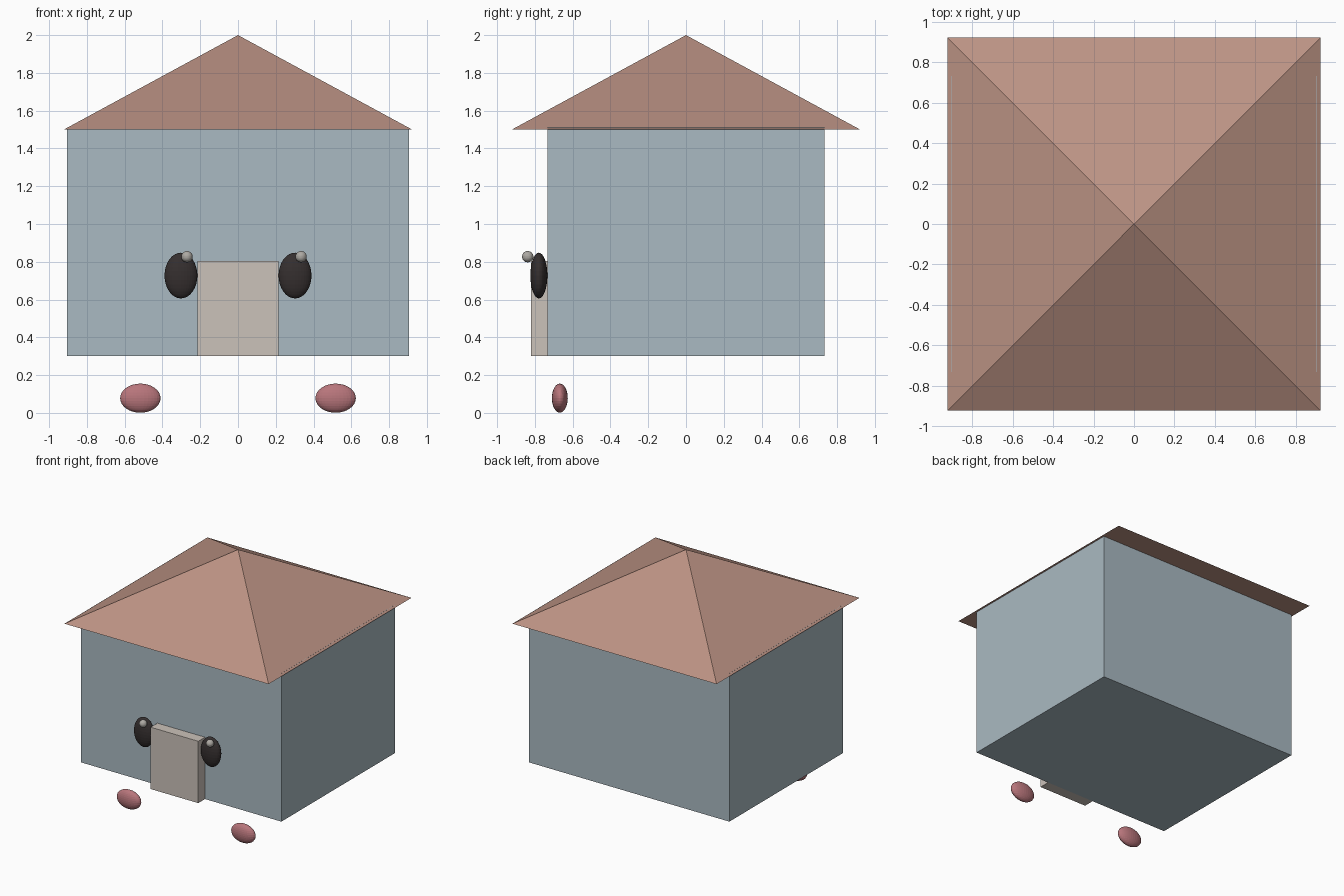
import bpy
from math import radians

if "Cube" in bpy.data.objects:
    bpy.data.objects.remove(bpy.data.objects["Cube"])


def material(name, rgb):
    mat = bpy.data.materials.new(name)
    mat.diffuse_color = (*rgb, 1)
    mat.use_nodes = True
    mat.node_tree.nodes["Principled BSDF"].inputs["Base Color"].default_value = mat.diffuse_color
    return mat


def finish(name, mat):
    obj = bpy.context.object
    obj.name = name
    obj.data.materials.append(mat)
    return obj


def box(name, low, high, mat):
    centre = [(a + b) / 2 for a, b in zip(low, high)]
    bpy.ops.mesh.primitive_cube_add(size=1, location=centre)
    obj = finish(name, mat)
    obj.scale = [b - a for a, b in zip(low, high)]


def ellipsoid(name, centre, radii, mat):
    bpy.ops.mesh.primitive_uv_sphere_add(segments=32, ring_count=16, radius=1, location=centre)
    obj = finish(name, mat)
    obj.scale = radii


blue = material("wall_blue", (0.40, 0.49, 0.54))
terracotta = material("roof_terracotta", (0.50, 0.29, 0.23))
cream = material("door_cream", (0.60, 0.54, 0.49))
black = material("eye_black", (0.035, 0.028, 0.028))
pale = material("highlight_grey", (0.42, 0.40, 0.37))
pink = material("foot_pink", (0.48, 0.18, 0.20))

# House body and front door
box("walls", (-0.905, -0.733, 0.30), (0.905, 0.733, 1.51), blue)
box("door", (-0.215, -0.82, 0.30), (0.215, -0.73, 0.805), cream)

# Four-sided pyramid roof
bpy.ops.mesh.primitive_cone_add(vertices=4, radius1=1.304, radius2=0, depth=0.5,
                                location=(0, 0, 1.75), rotation=(0, 0, radians(45)))
finish("roof", terracotta)

# Eyes with highlights (both offset the same way) and feet
for side, s in (("left", -1), ("right", 1)):
    ellipsoid(f"eye_{side}", (s * 0.302, -0.779, 0.727), (0.087, 0.045, 0.121), black)
    ellipsoid(f"eye_highlight_{side}", (s * 0.302 + 0.032, -0.838, 0.827), (0.03, 0.03, 0.03), pale)
    ellipsoid(f"foot_{side}", (s * 0.517, -0.668, 0.078), (0.107, 0.042, 0.077), pink)
